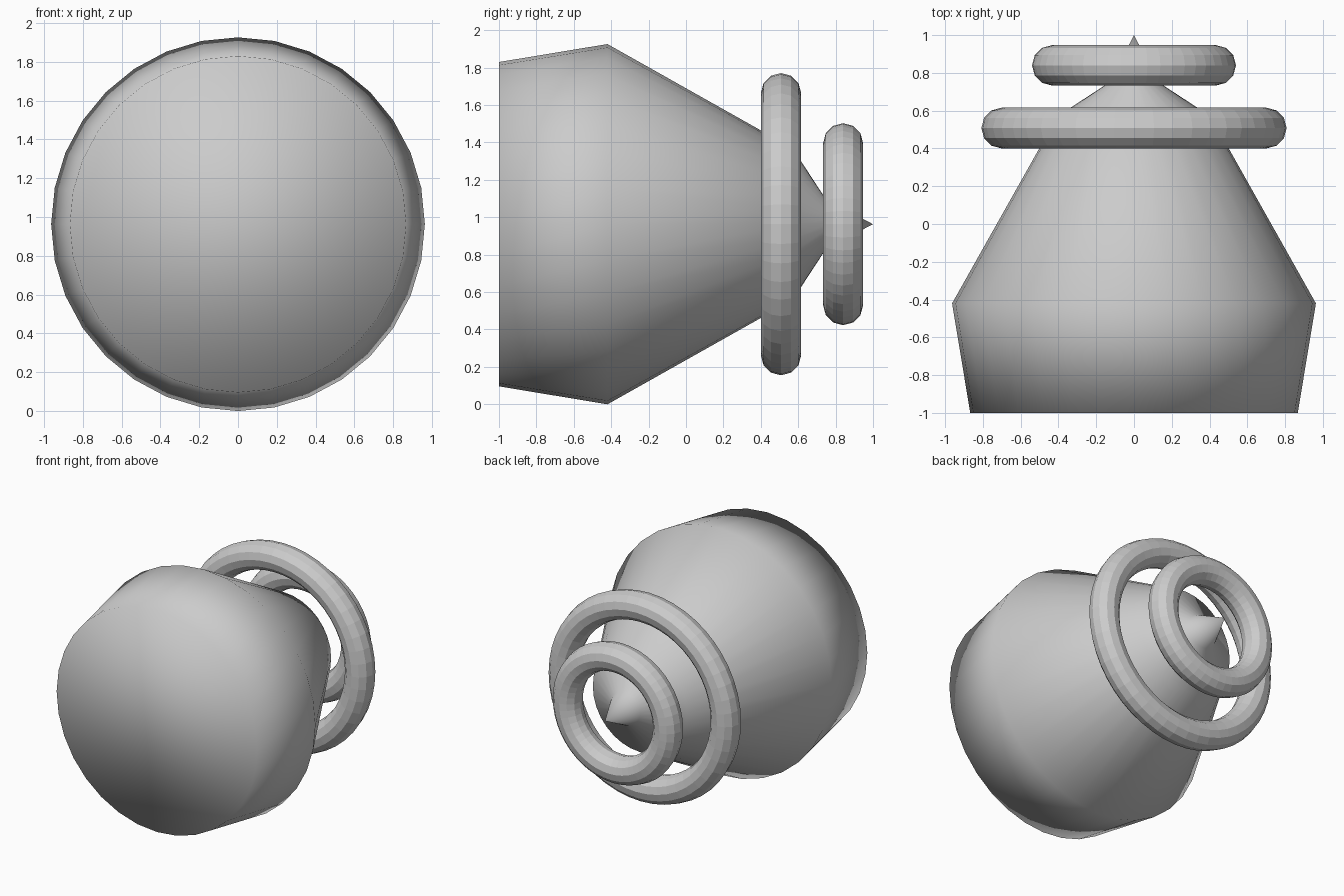
import bpy, bmesh
from math import pi, cos, sin

cube = bpy.data.objects.get("Cube")
if cube:
    bpy.data.objects.remove(cube, do_unlink=True)

AXIS_Z = 0.963

grey = bpy.data.materials.new("plain grey")
grey.use_nodes = True
colour = (0.6, 0.6, 0.6, 1)
grey.diffuse_color = colour
grey.node_tree.nodes["Principled BSDF"].inputs["Base Color"].default_value = colour


def lathe(name, profile, sides):
    """Turn (radius, y) points around the long axis; radius 0 makes a tip."""
    bm = bmesh.new()
    rings = []
    for r, y in profile:
        count = sides if r > 0 else 1
        rings.append([bm.verts.new((r * cos(2 * pi * i / sides), y,
                                    r * sin(2 * pi * i / sides) + AXIS_Z))
                      for i in range(count)])
    for a, b in zip(rings, rings[1:]):
        for i in range(sides):
            j = (i + 1) % sides
            if len(b) == 1:
                bm.faces.new((a[i], a[j], b[0]))
            else:
                bm.faces.new((a[i], a[j], b[j], b[i]))
    bm.faces.new(rings[0])
    bmesh.ops.recalc_face_normals(bm, faces=bm.faces)
    mesh = bpy.data.meshes.new(name)
    bm.to_mesh(mesh)
    bm.free()
    mesh.materials.append(grey)
    mesh.shade_smooth()
    obj = bpy.data.objects.new(name, mesh)
    bpy.context.collection.objects.link(obj)


def ring(name, y, major, minor):
    """Flat-shaded hoop around the long axis."""
    bpy.ops.mesh.primitive_torus_add(
        location=(0, y, AXIS_Z), rotation=(pi / 2, 0, 0),
        major_radius=major, minor_radius=minor,
        major_segments=48, minor_segments=12)
    obj = bpy.context.object
    obj.name = name
    obj.data.materials.append(grey)
    obj.data.shade_flat()


# Body: flat front, flared wall, long taper, shoulder and pointed tip
lathe("body", [(0.867, -1), (0.963, -0.42), (0.406, 0.57), (0.13, 0.75), (0, 1)], 32)

# Floating hoops around the tapered end
ring("large_ring", 0.508, 0.70, 0.108)
ring("small_ring", 0.84, 0.433, 0.107)
